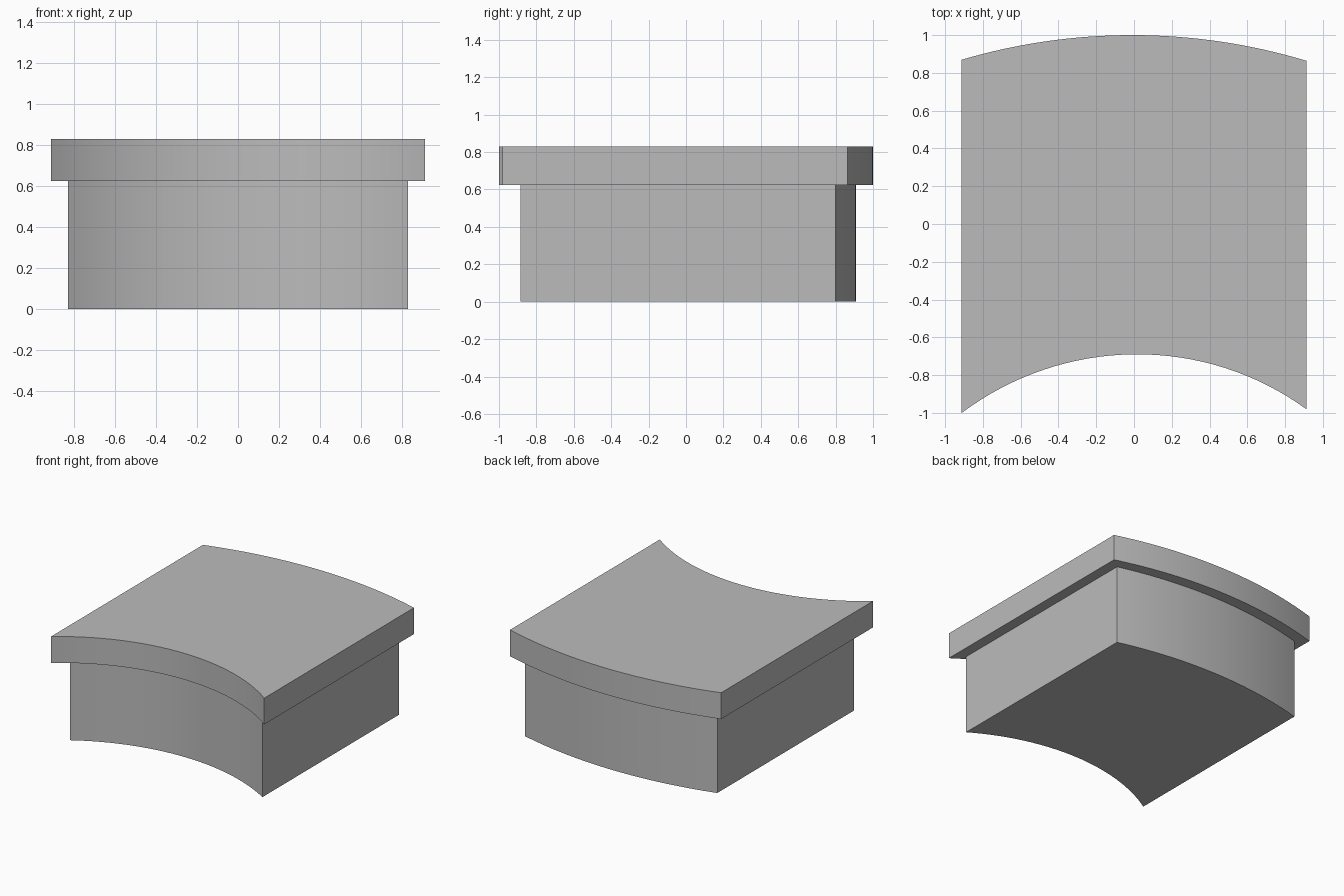
import bpy, bmesh, math

if "Cube" in bpy.data.objects:
    bpy.data.objects.remove(bpy.data.objects["Cube"])

grey = bpy.data.materials.new("plain_grey")
grey.diffuse_color = (0.5, 0.5, 0.5, 1)
grey.use_nodes = True
grey.node_tree.nodes["Principled BSDF"].inputs["Base Color"].default_value = grey.diffuse_color

SEGMENTS = 32


def arc(half_width, peak, sagitta, tilt):
    """Left-to-right arc, highest at x = 0, dropping by sagitta at the ends."""
    radius = (half_width ** 2 + sagitta ** 2) / (2 * sagitta)
    sweep = math.asin(half_width / radius)
    points = []
    for i in range(SEGMENTS + 1):
        a = sweep * (2 * i / SEGMENTS - 1)
        x = radius * math.sin(a)
        points.append((x, peak - radius * (1 - math.cos(a)) + tilt * x))
    return points


def curved_block(name, half_width, front, back, z0, z1):
    """Extrude an outline with straight sides and bowed front and back."""
    outline = arc(half_width, *front) + arc(half_width, *back)[::-1]
    bm = bmesh.new()
    base = bm.faces.new([bm.verts.new((x, y, z0)) for x, y in outline])
    top = bmesh.ops.extrude_face_region(bm, geom=[base], use_keep_orig=True)
    verts = [v for v in top["geom"] if isinstance(v, bmesh.types.BMVert)]
    bmesh.ops.translate(bm, verts=verts, vec=(0, 0, z1 - z0))
    bmesh.ops.recalc_face_normals(bm, faces=bm.faces[:])
    mesh = bpy.data.meshes.new(name)
    bm.to_mesh(mesh)
    bm.free()
    mesh.materials.append(grey)
    obj = bpy.data.objects.new(name, mesh)
    bpy.context.collection.objects.link(obj)
    bpy.ops.object.select_all(action='DESELECT')
    obj.select_set(True)
    bpy.context.view_layer.objects.active = obj
    bpy.ops.object.shade_smooth_by_angle(angle=math.radians(30))
    return obj


# Lower body: (peak y, sagitta, tilt) for the front and back arcs
curved_block("body", 0.83, (-0.65, 0.235, 0.0), (0.91, 0.11, 0.0), 0.0, 0.625)

# Overhanging top slab
curved_block("top_slab", 0.912, (-0.69, 0.30, 0.011), (1.0, 0.133, -0.003), 0.625, 0.83)
